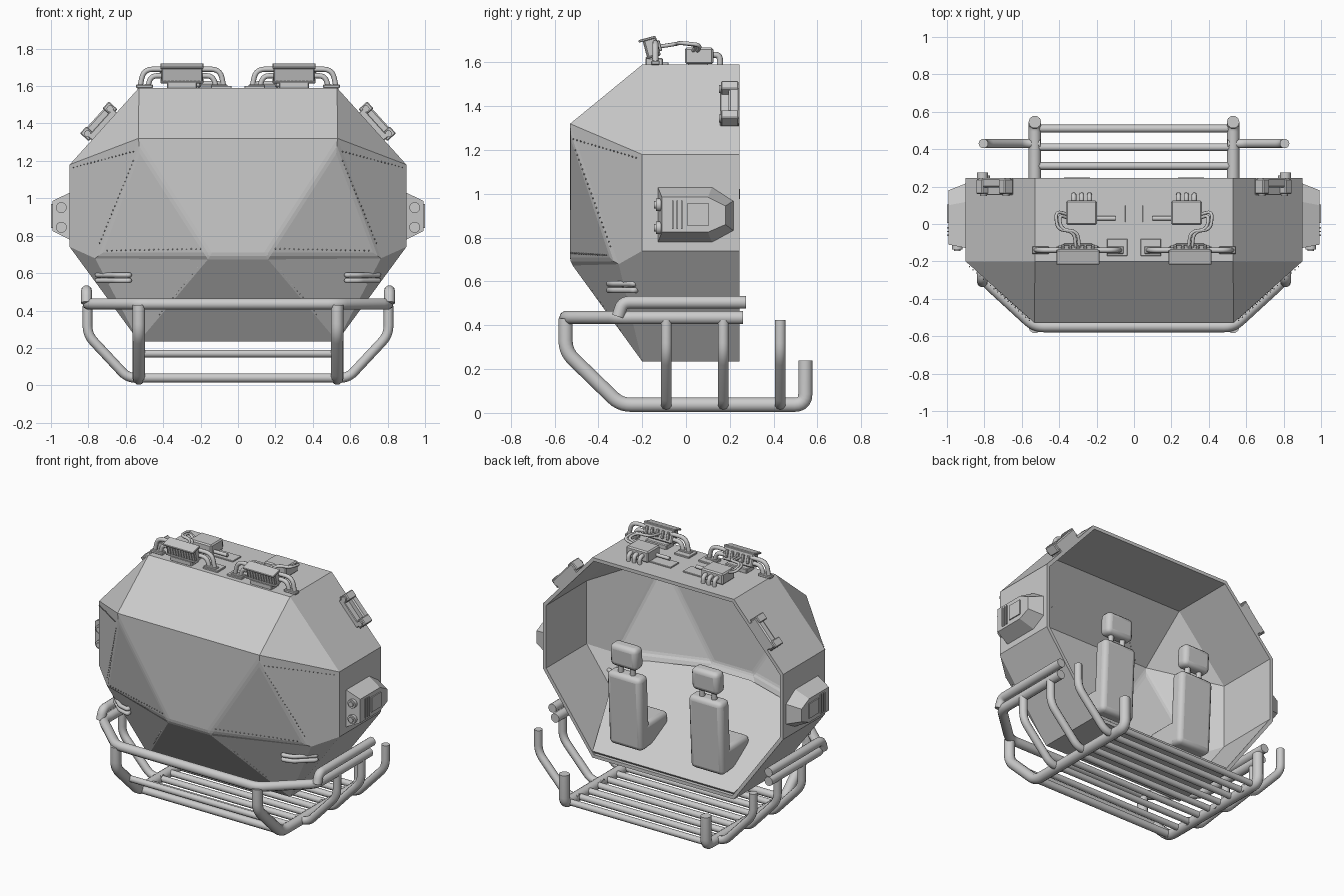
import bpy, bmesh, math
from mathutils import Vector, Matrix

if "Cube" in bpy.data.objects:
    bpy.data.objects.remove(bpy.data.objects["Cube"])


def finish(bm, name, bevel=0.0, segs=2):
    bmesh.ops.recalc_face_normals(bm, faces=bm.faces)
    me = bpy.data.meshes.new(name)
    bm.to_mesh(me)
    bm.free()
    ob = bpy.data.objects.new(name, me)
    bpy.context.collection.objects.link(ob)
    if bevel:
        m = ob.modifiers.new("bevel", 'BEVEL')
        m.width, m.segments = bevel, segs
    return ob


def smooth(ob, angle=35):
    bpy.ops.object.select_all(action='DESELECT')
    ob.select_set(True)
    bpy.context.view_layer.objects.active = ob
    bpy.ops.object.shade_smooth_by_angle(angle=math.radians(angle))


def box(name, c, size, bevel=0.0, rot=None, segs=1):
    bm = bmesh.new()
    bmesh.ops.create_cube(bm, size=1)
    bm.transform(Matrix.Translation(c) @ (rot or Matrix()) @ Matrix.Diagonal((*size, 1)))
    ob = finish(bm, name, bevel, segs)
    if segs > 1:
        smooth(ob)
    return ob


def disc(name, c, r, depth, sides=16):
    bm = bmesh.new()
    bmesh.ops.create_cone(bm, cap_ends=True, segments=sides, radius1=r, radius2=r, depth=depth)
    bm.transform(Matrix.Translation(c) @ Matrix.Rotation(math.pi / 2, 4, 'X'))
    smooth(finish(bm, name))


def pipe(name, pts, r, fillet=0.05, res=3):
    """Round tube along a path whose corners are filleted."""
    p = [Vector(q) for q in pts]
    path = [p[0]]
    for a, b, c in zip(p, p[1:], p[2:]):
        f = min(fillet, (a - b).length * .48, (c - b).length * .48)
        s, e = b + (a - b).normalized() * f, b + (c - b).normalized() * f
        for i in range(6):
            t = i / 5
            path.append(s * (1 - t) ** 2 + b * 2 * t * (1 - t) + e * t * t)
    path.append(p[-1])
    cu = bpy.data.curves.new(name, 'CURVE')
    cu.dimensions = '3D'
    cu.bevel_depth, cu.bevel_resolution, cu.use_fill_caps = r, res, True
    sp = cu.splines.new('POLY')
    sp.points.add(len(path) - 1)
    for q, v in zip(sp.points, path):
        q.co = (*v, 1)
    ob = bpy.data.objects.new(name, cu)
    bpy.context.collection.objects.link(ob)
    bpy.ops.object.select_all(action='DESELECT')
    ob.select_set(True)
    bpy.context.view_layer.objects.active = ob
    bpy.ops.object.convert(target='MESH')
    smooth(bpy.context.object, 50)


# Faceted cabin shell, open at the back, front creases softened
A, B, D, G = (.53, -.53, 1.28), (.9, -.2, 1.18), (.15, -.53, .69), (.75, -.334, .69)
half = [(.53, .245, 1.59), (.9, .245, 1.18), (.9, .245, .74), (.53, .245, .235),
        (.53, -.2, 1.59), B, (.9, -.2, .74), (.53, -.2, .235), A, D, G]
bm = bmesh.new()
for x, y, z in half:
    bm.verts.new((x, y, z))
    bm.verts.new((-x, y, z))
bmesh.ops.convex_hull(bm, input=bm.verts)
bmesh.ops.dissolve_limit(bm, angle_limit=.03, verts=bm.verts, edges=bm.edges)
bm.normal_update()
bmesh.ops.delete(bm, geom=[f for f in bm.faces if f.normal.y > .9], context='FACES')
crease = [e for e in bm.edges if all(v.co.y < -.3 and v.co.z < 1.3 for v in e.verts)
          and min(v.co.z for v in e.verts) < .7]
bmesh.ops.bevel(bm, geom=crease, offset=.02, segments=2, profile=.5, affect='EDGES')
shell = finish(bm, "cabin_shell")
m = shell.modifiers.new("thickness", 'SOLIDIFY')
m.thickness, m.offset = .025, -1

# Rows of small rivets on the front panels
rows = [((.04, -.235, 1.555), (.42, -.49, 1.318)), ((.56, -.515, 1.25), (.88, -.228, 1.165)),
        ((.2, -.524, .73), (.7, -.365, .72)), ((.56, -.505, 1.2), (.74, -.345, .76)),
        ((.2, -.49, .65), (.42, -.3, .38))]
bm = bmesh.new()
for a, b in rows:
    a, b = Vector(a), Vector(b)
    k = int((b - a).length / .025)
    for i in range(k + 1):
        q = a.lerp(b, i / k)
        for s in (1, -1):
            bmesh.ops.create_icosphere(bm, subdivisions=1, radius=.004,
                                       matrix=Matrix.Translation((s * q.x, q.y, q.z)))
finish(bm, "panel_rivets")

# Sloping footwell floor under the seats, from rear sill up to the front ledge
bm = bmesh.new()
loop = [(-.53, .235, .265), (.53, .235, .265), (.71, -.31, .64), (.16, -.47, .66),
        (-.16, -.47, .66), (-.71, -.31, .64)]
bm.faces.new([bm.verts.new(v) for v in loop])
floor = finish(bm, "footwell_floor")
m = floor.modifiers.new("thickness", 'SOLIDIFY')
m.thickness = .015

# Shared frame: bumper with side rails, slatted floor, crossbar
pipe("bumper_rail", [(-.8, .26, .435), (-.8, -.3, .435), (-.53, -.548, .435),
                     (.53, -.548, .435), (.8, -.3, .435), (.8, .26, .435)], .031)
pipe("front_crossbar", [(-.52, -.43, .17), (.52, -.43, .17)], .021)
for i in range(8):
    y = .51 - i * .1
    pipe("floor_slat", [(-.52, y, .04), (.52, y, .04)], .021)
pipe("front_floor_bar", [(-.54, -.29, .04), (.54, -.29, .04)], .025)

for s in (1, -1):
    # Skid, upper side rail and side ribs
    pipe("skid", [(s * .53, -.55, .43), (s * .53, -.55, .28), (s * .53, -.3, .037),
                  (s * .53, .545, .037), (s * .53, .545, .24)], .034)
    pipe("upper_side_rail", [(s * .81, -.31, .44), (s * .81, -.29, .505), (s * .81, .275, .505)], .03)
    for y in (-.09, .17, .43):
        pipe("side_rib", [(s * .805, y, .425), (s * .805, y, .27), (s * .59, y, .04), (s * .5, y, .04)], .026)

    # Twin grab bars on the lower front corners
    for z in (.56, .59):
        pipe("grab_bar", [(s * .6, -.3, z), (s * .575, -.355, z), (s * .65, -.335, z),
                          (s * .76, -.235, z), (s * .7, -.22, z)], .014, .02)

    # Tapered side pod with lamps, vents and inset panel
    base = [(-.13, .775), (.12, .775), (.22, .83), (.22, .97), (.12, 1.035), (-.13, 1.035)]
    cap = [(-.11, .825), (.1, .825), (.18, .86), (.18, .945), (.1, .985), (-.11, .985)]
    bm = bmesh.new()
    r0 = [bm.verts.new((s * .89, y, z)) for y, z in base]
    r1 = [bm.verts.new((s * .993, y, z)) for y, z in cap]
    bm.faces.new(r0)
    bm.faces.new(r1)
    for i in range(6):
        j = (i + 1) % 6
        bm.faces.new((r0[i], r0[j], r1[j], r1[i]))
    finish(bm, "side_pod")
    for z in (.845, .95):
        disc("pod_lamp_ring", (s * .945, -.122, z), .029, .03)
        disc("pod_lamp", (s * .945, -.13, z), .017, .03)
    for y in (-.06, -.04, -.02):
        box("pod_vent", (s * .993, y, .905), (.014, .007, .13))
    box("pod_panel", (s * .993, .055, .905), (.014, .1, .1))

    # Clamp lamp on the upper slanted side
    rot = Matrix.Rotation(s * math.atan2(.41, .37), 4, 'Y')
    n = Vector((s * .742, 0, .67))
    t = Vector((s * .67, 0, -.742))
    c = Vector((s * .715, .2, 1.385))
    box("clamp_base", c + n * .012, (.2, .09, .035), .004, rot)
    box("clamp_body", c + n * .04 + Vector((0, .02, 0)), (.22, .05, .05), .008, rot)
    for k in (-.09, .09):
        box("clamp_end", c + n * .04 + t * k, (.05, .08, .062), .005, rot)
        disc("clamp_lamp", c + n * .04 + t * k + Vector((0, -.04, 0)), .018, .02)

    # Roof floodlight with hood, grille and bent guard pipes
    cx = s * .3
    tilt = Matrix.Rotation(math.radians(15), 4, 'X')
    o = Vector((cx, -.155, 1.668))
    box("floodlight_body", o, (.22, .06, .09), .006, tilt)
    box("floodlight_hood", o + tilt @ Vector((0, -.012, .043)), (.23, .08, .012), .003, tilt)
    box("floodlight_sill", o + tilt @ Vector((0, -.008, -.04)), (.23, .065, .01), .003, tilt)
    for i in range(11):
        box("floodlight_grille", o + tilt @ Vector((-.1 + i * .02, -.031, 0)), (.005, .006, .075), 0, tilt)
    for i in range(5):
        box("floodlight_fin", o + tilt @ Vector((-.08 + i * .04, .034, 0)), (.018, .015, .05), .003, tilt)
    box("floodlight_base", (cx, -.145, 1.603), (.16, .08, .035), .005)
    for e in (1, -1):
        for w, h in ((.225, 1.69), (.185, 1.655)):
            pipe("guard_pipe", [(cx + e * w, -.14, 1.59), (cx + e * (w - .02), -.14, h),
                                (cx + e * .09, -.14, h)], .014, .06, 2)
        box("guard_foot", (cx + e * .2, -.14, 1.598), (.09, .04, .02), .004)

    # Roof equipment box with outlets, cables and hatch plates
    bx = s * .28
    box("roof_unit", (bx, .06, 1.63), (.165, .13, .075), .008)
    for i in (-1, 0, 1):
        pipe("unit_outlet", [(bx + i * .042, .1, 1.635), (bx + i * .042, .155, 1.635),
                             (bx + i * .042, .155, 1.585)], .014, .03, 2)
    pipe("unit_side_pipe", [(bx - s * .07, .03, 1.615), (s * .1, .03, 1.615)], .012)
    for k in (0, .02):
        pipe("roof_cable", [(s * .35, .05 - k, 1.65), (s * (.42 - k), .07 - k, 1.68),
                            (s * (.41 - k), -.03, 1.69), (s * (.32 - k), -.04, 1.685),
                            (s * (.31 - k), -.14, 1.67)], .009, .04, 2)
    box("roof_plate_rear", (s * .13, .055, 1.592), (.17, .09, .012), .002)
    box("roof_plate_front", (s * .09, -.125, 1.594), (.11, .09, .014), .002)

    # Seat
    sx = s * .305
    lean = Matrix.Rotation(math.radians(-3), 4, 'X')
    box("seat_cushion", (sx, .06, .44), (.25, .27, .17), .03, None, 3)
    box("seat_back", (sx, .18, .6), (.25, .1, .5), .03, lean, 3)
    box("seat_headrest", (sx, .2, .97), (.2, .09, .15), .03, lean, 3)
    for e in (-.045, .045):
        pipe("headrest_post", [(sx + e, .195, .82), (sx + e, .2, .93)], .018)
